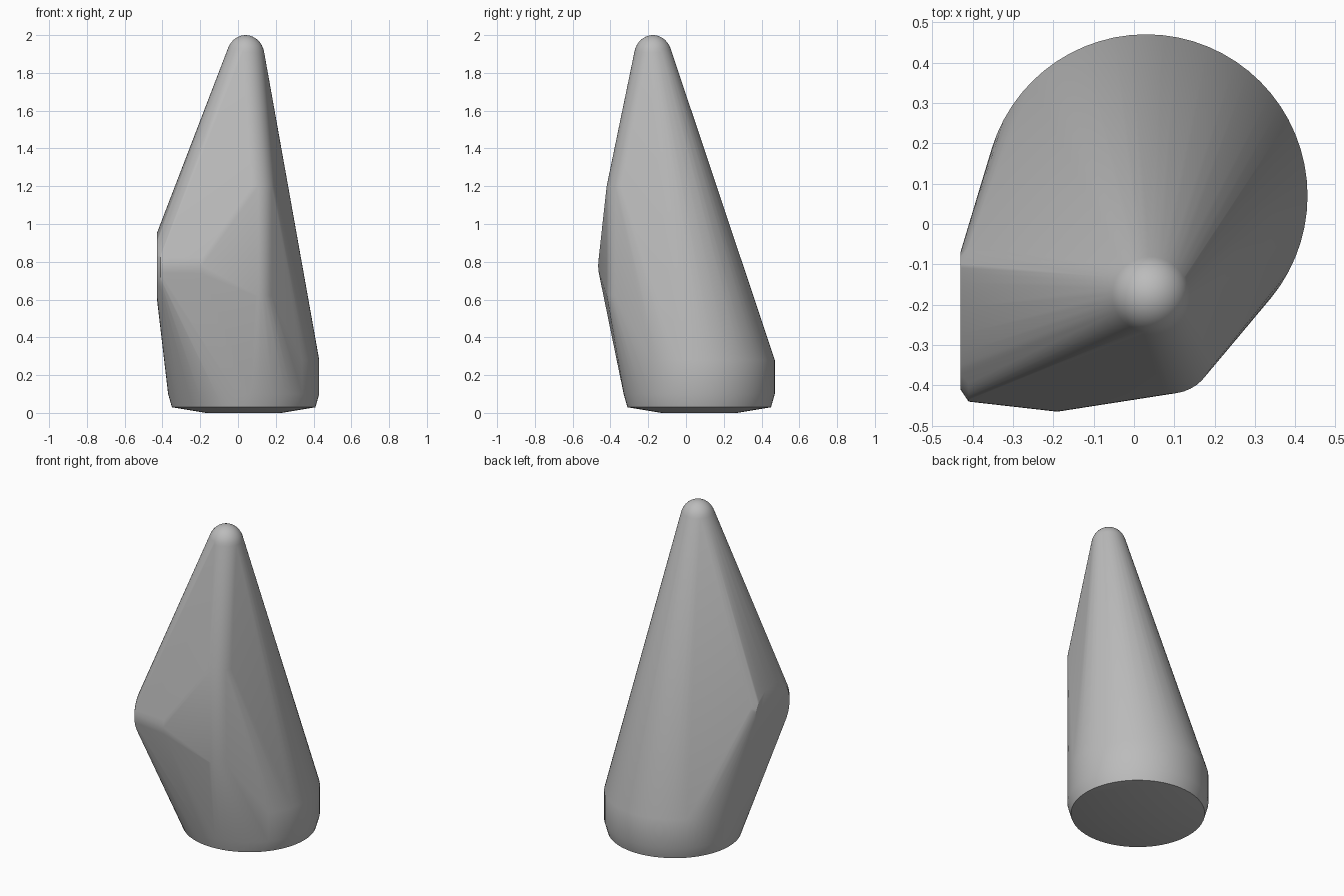
import bpy, bmesh, math
from mathutils import Vector

cube = bpy.data.objects.get("Cube")
if cube:
    bpy.data.objects.remove(cube, do_unlink=True)

grey = bpy.data.materials.new("plain_grey")
grey.use_nodes = True
colour = (0.5, 0.5, 0.5, 1)
grey.diffuse_color = colour
grey.node_tree.nodes["Principled BSDF"].inputs["Base Color"].default_value = colour

bm = bmesh.new()


def ring(centre, radius, axis="z", sides=64):
    """Add a circle of points around the z or x axis."""
    for i in range(sides):
        a = 2 * math.pi * i / sides
        u, v = radius * math.cos(a), radius * math.sin(a)
        offset = (u, v, 0) if axis == "z" else (0, u, v)
        bm.verts.new(Vector(centre) + Vector(offset))


# Round foot with a chamfered underside
for radius, z in ((0.2, 0), (0.38, 0.03), (0.4, 0.1), (0.4, 0.28)):
    ring((0.03, 0.07, z), radius)

# Sideways boss that forms the bulge
for x, radius in ((-0.43, 0.17), (-0.41, 0.2), (-0.19, 0.225)):
    ring((x, -0.24, 0.78), radius, "x")

# Upright rounded ridge at the front
for z in (0.62, 1.2):
    ring((0.09, -0.31, z), 0.11, sides=40)

# Domed tip
for i in range(9):
    a = math.pi / 2 * i / 9
    ring((0.04, -0.175, 1.89 + 0.11 * math.sin(a)), 0.1 * math.cos(a), sides=40)
bm.verts.new((0.04, -0.175, 2))

# Stretch one taut skin over all the sections
hull = bmesh.ops.convex_hull(bm, input=bm.verts[:])
bmesh.ops.delete(bm, geom=[v for v in bm.verts if not v.link_faces], context="VERTS")
bmesh.ops.dissolve_limit(bm, angle_limit=math.radians(0.2), verts=bm.verts[:], edges=bm.edges[:])
bmesh.ops.recalc_face_normals(bm, faces=bm.faces[:])

mesh = bpy.data.meshes.new("tapered_body")
bm.to_mesh(mesh)
bm.free()
mesh.materials.append(grey)
body = bpy.data.objects.new("tapered_body", mesh)
bpy.context.collection.objects.link(body)

bpy.ops.object.select_all(action="DESELECT")
body.select_set(True)
bpy.context.view_layer.objects.active = body
bpy.ops.object.shade_smooth_by_angle(angle=math.radians(30))
